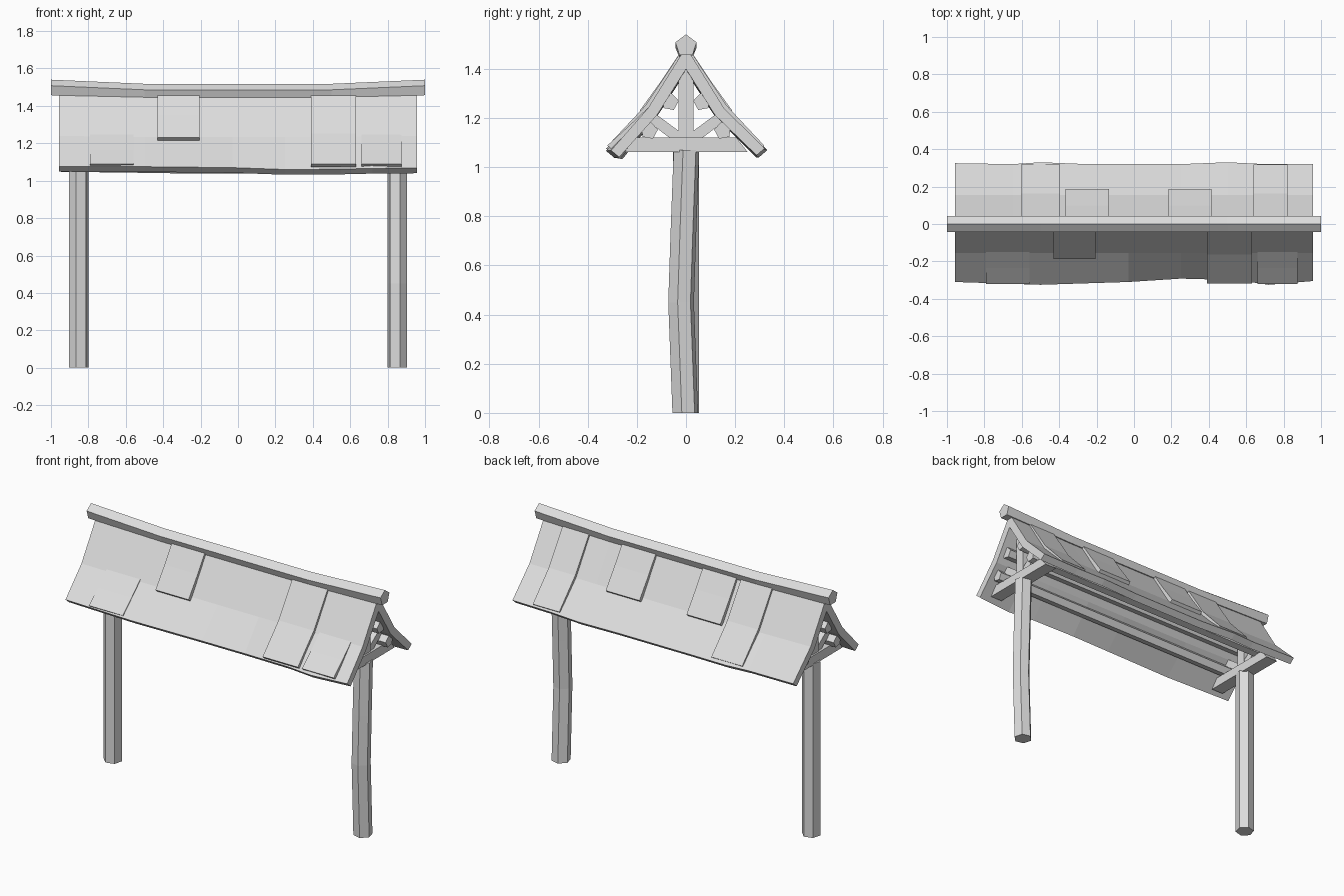
import bpy, bmesh, math

if "Cube" in bpy.data.objects:
    bpy.data.objects.remove(bpy.data.objects["Cube"])

# Single plain grey
grey = bpy.data.materials.new("light_grey")
grey.use_nodes = True
COLOUR = (0.72, 0.72, 0.72, 1)
grey.diffuse_color = COLOUR
bsdf = next(n for n in grey.node_tree.nodes if n.type == "BSDF_PRINCIPLED")
bsdf.inputs["Base Color"].default_value = COLOUR
bsdf.inputs["Roughness"].default_value = 0.9


def loft(name, rings):
    """Closed solid skinned through a list of equal-length point rings."""
    bm = bmesh.new()
    rows = [[bm.verts.new(p) for p in ring] for ring in rings]
    n = len(rows[0])
    for a, b in zip(rows, rows[1:]):
        for i in range(n):
            j = (i + 1) % n
            bm.faces.new((a[i], a[j], b[j], b[i]))
    bm.faces.new(rows[0])
    bm.faces.new(rows[-1])
    bmesh.ops.recalc_face_normals(bm, faces=bm.faces)
    mesh = bpy.data.meshes.new(name)
    bm.to_mesh(mesh)
    bm.free()
    mesh.materials.append(grey)
    obj = bpy.data.objects.new(name, mesh)
    bpy.context.collection.objects.link(obj)
    return obj


def extrude_x(name, profile, x0, x1):
    """Straight solid with a (y, z) profile running from x0 to x1."""
    return loft(name, [[(x, y, z) for y, z in profile] for x in (x0, x1)])


def ngon(sides, radius, turn, cu=0, cv=0):
    return [(cu + radius * math.cos(turn + i * math.tau / sides),
             cv + radius * math.sin(turn + i * math.tau / sides)) for i in range(sides)]


def sag(x):
    return -0.022 * min(1, max(0, (1 - abs(x)) / 0.5))


# Ridge cap, dipping towards the middle
cap = [(0, 1.54), (0.043, 1.508), (0.027, 1.457), (-0.027, 1.457), (-0.043, 1.508)]
loft("ridge_cap", [[(x, y, z + sag(x) * (1 if z > 1.5 else 0.5)) for y, z in cap]
                   for x in (-1, -0.5, 0.5, 1)])


# Roof slopes with uneven eaves: each station is x, eave y, eave z
def roof_slope(name, side, stations):
    rings = []
    for x, ey, ez in stations:
        s = sag(x) * 0.6
        profile = [(0, 1.49 + s), (0.155, 1.24 + s / 2), (ey, ez),
                   (ey - 0.033, ez - 0.028), (0.118, 1.212 + s / 2), (0, 1.40 + s)]
        rings.append([(x, side * y, z) for y, z in profile])
    loft(name, rings)


roof_slope("front_roof", -1, [(-0.957, 0.31, 1.076), (-0.5, 0.325, 1.075), (-0.03, 0.31, 1.07),
                              (0.25, 0.292, 1.06), (0.55, 0.3, 1.062), (0.72, 0.325, 1.066),
                              (0.957, 0.305, 1.068)])
roof_slope("back_roof", 1, [(-0.957, 0.325, 1.076), (-0.65, 0.32, 1.072), (-0.5, 0.33, 1.07),
                            (-0.25, 0.32, 1.066), (0.25, 0.32, 1.066), (0.5, 0.33, 1.068),
                            (0.7, 0.32, 1.072), (0.957, 0.32, 1.076)])

# Loose boards lying on the slopes
LONG = [(0.01, 1.485), (0.163, 1.253), (0.318, 1.088)]
UPPER = [(0.01, 1.487), (0.1, 1.352), (0.188, 1.23)]
LOWER = [(0.15, 1.246), (0.235, 1.165), (0.32, 1.088)]


def roof_board(name, side, path, x0, x1):
    under = [(y - 0.018, z - 0.016) for y, z in reversed(path)]
    extrude_x(name, [(side * y, z) for y, z in path + under], x0, x1)


roof_board("front_board_lower_right", -1, LOWER, -0.79, -0.56)
roof_board("front_board_upper", -1, UPPER, -0.43, -0.205)
roof_board("front_board_long", -1, LONG, 0.39, 0.63)
roof_board("front_board_lower_left", -1, LOWER, 0.66, 0.875)
roof_board("back_board_long_right", 1, LONG, -0.605, -0.395)
roof_board("back_board_upper_right", 1, UPPER, -0.365, -0.135)
roof_board("back_board_upper_left", 1, UPPER, 0.185, 0.415)
roof_board("back_board_long_left", 1, LONG, 0.64, 0.82)

# Five-sided purlins under each slope
for label, side in (("front", -1), ("back", 1)):
    for level, y, z in (("upper", 0.065, 1.265), ("lower", 0.15, 1.148)):
        profile = [(side * u, v) for u, v in ngon(5, 0.036, 0.5, y, z)]
        extrude_x(f"{label}_{level}_purlin", profile, -0.925, 0.925)

# Trusses and posts at both ends
for label, end in (("left", 1), ("right", -1)):
    x0, x1 = end * 0.85 - 0.04, end * 0.85 + 0.04
    extrude_x(f"{label}_tie_beam",
              [(-0.25, 1.062), (0.25, 1.062), (0.205, 1.12), (-0.205, 1.12)], x0, x1)
    extrude_x(f"{label}_king_post",
              [(-0.03, 1.1), (0.03, 1.1), (0.03, 1.42), (-0.03, 1.42)], x0 + 0.01, x1 - 0.01)
    for name, side in (("front", -1), ("back", 1)):
        strut = [(0.02, 1.11), (0.055, 1.11), (0.16, 1.19), (0.135, 1.225), (0.02, 1.14)]
        extrude_x(f"{label}_{name}_strut", [(side * y, z) for y, z in strut],
                  x0 + 0.015, x1 - 0.015)

    # Six-sided post; the left one bows towards the front
    bow = ((0, -0.003), (0.45, -0.02), (0.75, -0.01), (1.07, 0.002))
    loft(f"{label}_post", [[(x, y, z) for x, y in
                            ngon(6, 0.054, math.radians(-15 * end), end * 0.852,
                                 dy if end > 0 else 0)] for z, dy in bow])
